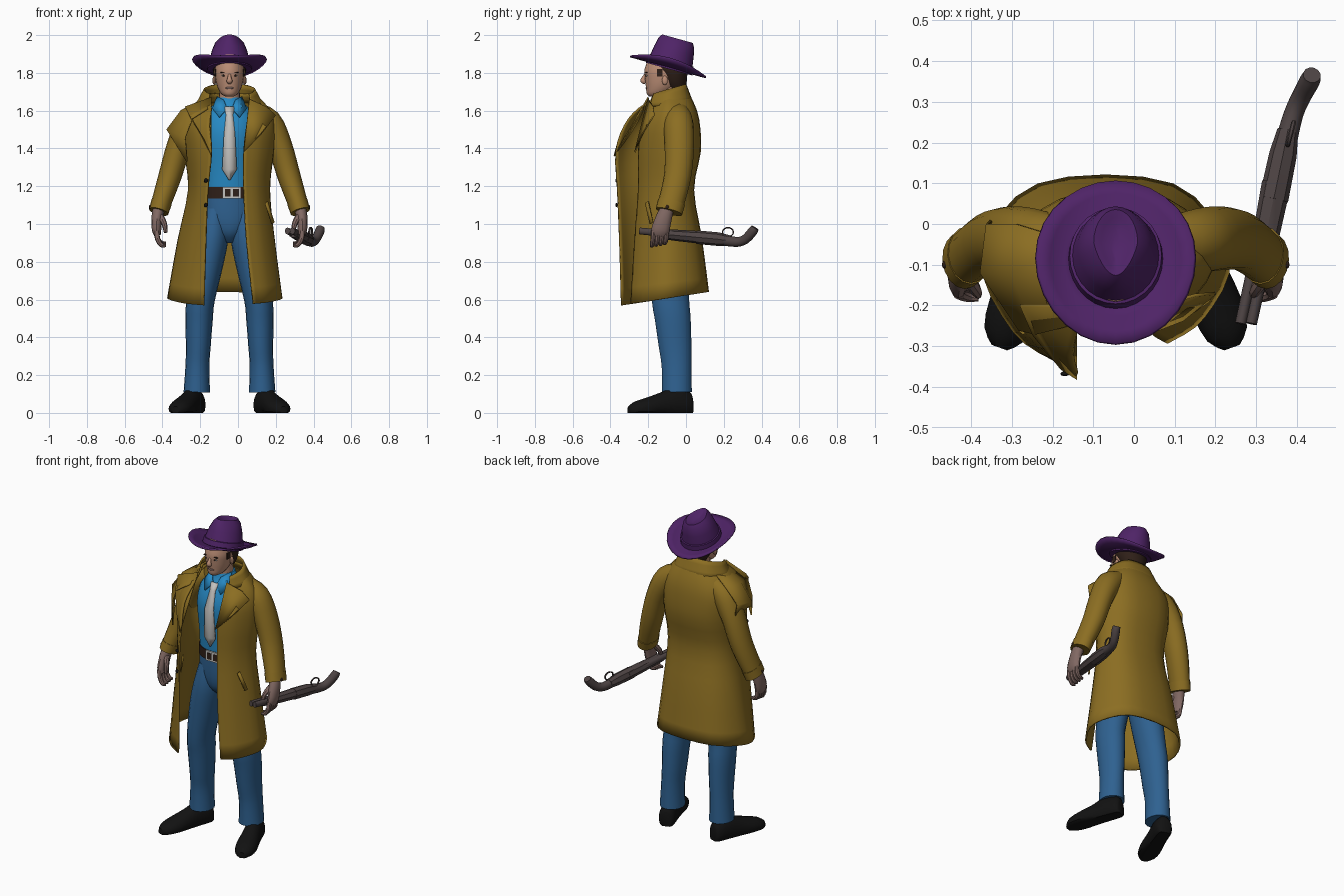
import bpy, bmesh
from math import sin, cos, pi, radians
from mathutils import Vector, Matrix

if "Cube" in bpy.data.objects:
    bpy.data.objects.remove(bpy.data.objects["Cube"])

CX = -.045  # body centre line
X, Y, Z = Vector((1, 0, 0)), Vector((0, 1, 0)), Vector((0, 0, 1))


def material(name, *rgb):
    m = bpy.data.materials.new(name)
    m.use_nodes = True
    m.diffuse_color = (*rgb, 1)
    bsdf = m.node_tree.nodes["Principled BSDF"]
    bsdf.inputs["Base Color"].default_value = (*rgb, 1)
    bsdf.inputs["Roughness"].default_value = .8
    return m


tan = material("tan coat", .26, .155, .016)
purple = material("purple felt", .078, .017, .135)
blue = material("blue shirt", .02, .25, .55)
denim = material("denim", .028, .12, .28)
white = material("off white", .55, .54, .52)
skin = material("face skin", .5, .27, .18)
glove = material("hand skin", .22, .14, .125)
brown = material("dark brown", .028, .014, .009)
black = material("black leather", .006, .006, .006)
steel = material("gun metal", .075, .057, .057)


def spline(points, k):
    """Smooth resampling of a list of number tuples."""
    p, out = [Vector(q) for q in points], []
    last = len(p) - 1
    for i in range(last):
        a, b, c, d = p[max(i - 1, 0)], p[i], p[i + 1], p[min(i + 2, last)]
        for j in range(k):
            t = j / k
            out.append((b * 2 + (c - a) * t + (a * 2 - b * 5 + c * 4 - d) * t ** 2
                        + (b * 3 - a - c * 3 + d) * t ** 3) * .5)
    return out + [p[last]]


def build(name, verts, faces, mat, thick=0):
    me = bpy.data.meshes.new(name)
    me.from_pydata([tuple(v) for v in verts], [], faces)
    bm = bmesh.new()
    bm.from_mesh(me)
    bmesh.ops.recalc_face_normals(bm, faces=bm.faces)
    bm.to_mesh(me)
    bm.free()
    me.materials.append(mat)
    ob = bpy.data.objects.new(name, me)
    bpy.context.collection.objects.link(ob)
    if thick:
        mod = ob.modifiers.new("thickness", 'SOLIDIFY')
        mod.thickness, mod.offset = thick, 0
    return ob


def grid(name, rows, mat, closed=True, cap=True, thick=0):
    n, m = len(rows[0]), len(rows)
    faces = [(r * n + i, r * n + (i + 1) % n, (r + 1) * n + (i + 1) % n, (r + 1) * n + i)
             for r in range(m - 1) for i in range(n if closed else n - 1)]
    if closed and cap:
        faces += [tuple(range(n)), tuple(range((m - 1) * n, m * n))]
    return build(name, [v for r in rows for v in r], faces, mat, thick)


def ring(c, u, v, a, b, n):
    return [c + u * a * cos(2 * pi * i / n) + v * b * sin(2 * pi * i / n) for i in range(n)]


def column(name, sections, mat, k=3, n=20):
    """Upright loft; sections are y, z, half width, half depth."""
    grid(name, [ring(Vector((CX, y, z)), X, Y, a, b, n)
                for y, z, a, b in spline(sections, k)], mat)


def tube(name, points, mat, s=1, k=3, n=12, base=CX):
    """Loft along a path; points are offset, y, z and two radii."""
    pts = spline(points, k)
    c = [Vector((base + s * p[0], p[1], p[2])) for p in pts]
    way = (c[-1] - c[0]).normalized()
    ref = Z if abs(way.z) < .7 else Y
    rows = []
    for i, p in enumerate(pts):
        t = (c[min(i + 1, len(c) - 1)] - c[max(i - 1, 0)]).normalized()
        u = t.cross(ref).normalized()
        rows.append(ring(c[i], u, u.cross(t), p[3], p[4], n))
    grid(name, rows, mat)


def plate(name, pts, mat, s=1, base=0, thick=.008):
    build(name, [(base + s * x, y, z) for x, y, z in pts], [tuple(range(len(pts)))], mat, thick)


def ball(name, d, y, z, size, mat):
    grid(name, [ring(Vector((CX + d, y, z - size[2] * cos(a))), X, Y,
                     size[0] * sin(a), size[1] * sin(a), 10)
                for a in [.05 + i * (pi - .1) / 6 for i in range(7)]], mat)


def box(name, d, y, z, size, mat):
    w, h, t = (q / 2 for q in size)
    grid(name, [[(CX + d + i * w, y + j * h, z + e * t)
                 for i, j in ((-1, -1), (1, -1), (1, 1), (-1, 1))] for e in (-1, 1)], mat)


def shell(name, levels, mat):
    """Open wrap; levels are z, tilt, left edge xy, left x, back y, right x, right edge xy."""
    rows = []
    for z, tilt, lx, ly, sl, back, sr, rx, ry in spline(levels, 3):
        mid, sy = (sl + sr) / 2, -.08
        pts = [(lx, ly), (lx + .6 * (sl - lx), ly + .3 * (sy - ly)), (sl, sy),
               (mid + .55 * (sl - mid), back), (mid + .55 * (sr - mid), back),
               (sr, sy), (rx + .6 * (sr - rx), ry + .3 * (sy - ry)), (rx, ry)]
        rows.append([(p[0], p[1], z + tilt * p[1]) for p in spline(pts, 4)])
    grid(name, rows, mat, closed=False, thick=.01)


# Coat body, collar, lapels and loose shoulder flap
shell("coat", [(1.69, .1, .06, -.14, .09, .0, -.17, -.15, -.15),
               (1.61, 0, .06, -.18, .16, .035, -.25, -.14, -.25),
               (1.52, 0, .045, -.23, .19, .053, -.29, -.15, -.325),
               (1.38, 0, .03, -.25, .185, .056, -.28, -.14, -.37),
               (1.18, 0, .03, -.25, .165, .025, -.26, -.16, -.362),
               (.92, .05, .045, -.27, .19, .062, -.315, -.17, -.35),
               (.622, .154, .08, -.29, .23, .095, -.37, -.18, -.34)], tan)
shell("coat_collar", [(1.64, .1, .07, -.19, .13, .02, -.22, -.16, -.2),
                      (1.74, .3, .06, -.17, .085, -.012, -.175, -.15, -.17)], tan)
plate("left_lapel", [(.06, -.2, 1.66), (.15, -.175, 1.62), (.2, -.17, 1.575),
                     (.12, -.235, 1.47), (.03, -.27, 1.38)], tan)
plate("right_lapel", [(-.14, -.2, 1.67), (-.28, -.2, 1.62), (-.25, -.27, 1.56),
                      (-.18, -.355, 1.45), (-.14, -.38, 1.36)], tan)
grid("shoulder_flap", [[(-.16, -.04, 1.67), (-.17, -.15, 1.65), (-.16, -.25, 1.61)],
                       [(-.29, .0, 1.6), (-.3, -.12, 1.6), (-.24, -.27, 1.56)],
                       [(-.36, .0, 1.52), (-.375, -.12, 1.5), (-.28, -.26, 1.46)],
                       [(-.35, .01, 1.45), (-.35, -.13, 1.46), (-.27, -.27, 1.33)]],
     tan, closed=False, thick=.008)
for z in (1.23, 1.1):
    ball("coat_button", -.125, -.368, z, (.011, .006, .011), black)

# Torso, belt and neckwear
column("shirt", [(-.09, 1.14, .14, .105), (-.09, 1.3, .145, .115), (-.09, 1.47, .155, .13),
                 (-.08, 1.57, .14, .11), (-.075, 1.63, .085, .078),
                 (-.075, 1.67, .062, .064)], blue)
column("trouser_seat", [(-.085, .9, .03, .05), (-.09, .95, .085, .09), (-.09, 1.03, .14, .106),
                        (-.09, 1.15, .143, .108)], denim)
column("belt", [(-.09, 1.135, .148, .113), (-.09, 1.195, .148, .113)], brown, k=1)
box("belt_buckle", .012, -.204, 1.165, (.1, .009, .062), white)
for d in (-.01, .034):
    box("buckle_gap", d, -.208, 1.165, (.03, .006, .04), brown)
grid("tie", [[(CX + e * w, y + .006 * abs(e), z) for e in (-1, 0, 1)] for w, y, z in
             ((.026, -.17, 1.62), (.018, -.193, 1.575), (.029, -.23, 1.47),
              (.038, -.222, 1.29), (.004, -.216, 1.235))], white, closed=False, thick=.009)

# Head
column("neck", [(-.075, 1.58, .06, .06), (-.085, 1.74, .052, .06)], skin)
column("head", [(-.165, 1.676, .024, .03), (-.15, 1.69, .045, .058), (-.13, 1.725, .064, .082),
                (-.118, 1.77, .075, .1), (-.115, 1.82, .078, .104),
                (-.11, 1.9, .06, .08)], skin)
column("hair", [(-.045, 1.7, .045, .04), (-.06, 1.745, .071, .063), (-.07, 1.79, .085, .077),
                (-.085, 1.83, .087, .095), (-.09, 1.9, .07, .08)], brown)
tube("nose", [(0, -.208, 1.8, .007, .006), (0, -.222, 1.775, .01, .011),
              (0, -.227, 1.757, .016, .014), (0, -.215, 1.747, .01, .008)], skin)
ball("lips", 0, -.207, 1.72, (.022, .008, .007), glove)
for s in (1, -1):
    ball("eye", s * .031, -.208, 1.786, (.012, .006, .005), white)
    ball("pupil", s * .031, -.212, 1.786, (.006, .004, .005), brown)
    box("eyebrow", s * .032, -.21, 1.803, (.03, .01, .005), brown)
    ball("ear", s * .08, -.112, 1.76, (.01, .016, .025), skin)
    box("sideburn", s * .073, -.139, 1.8, (.01, .03, .04), brown)

# Tilted hat with curled brim, band and pinched crown
tilt = Matrix.Translation((CX, -.095, 1.832)) @ Matrix.Rotation(radians(-15.5), 4, 'X')
N = 28
angles = [2 * pi * i / N for i in range(N)]
grid("hat_brim", [[tilt @ Vector((cos(a) * (.09 + .105 * f), sin(a) * (.1 + .108 * f),
                                  .045 * f * f * cos(a) ** 2)) for a in angles]
                  for f in (0, .35, .7, 1)], purple, cap=False, thick=.01)
grid("hat_crown", [[tilt @ Vector((cos(a) * w * (1 - pinch * max(0, -sin(a))),
                                   .008 + sin(a) * h, z)) for a in angles]
                   for z, w, h, pinch in ((-.01, .118, .128, 0), (.036, .113, .123, 0),
                                          (.038, .106, .116, 0), (.09, .094, .108, .1),
                                          (.135, .076, .098, .25), (.157, .054, .084, .3),
                                          (.15, .036, .066, .3), (.138, .012, .04, .3))], purple)

for s, side in ((1, "left_"), (-1, "right_")):
    # Sleeves with cuffs and pocket slits
    tube(side + "sleeve", [(.12, -.04, 1.6, .05, .055), (.2, -.04, 1.54, .075, .078),
                           (.264, -.035, 1.42, .066, .078), (.316, -.045, 1.25, .061, .072),
                           (.375, -.09, 1.07, .05, .068)], tan, s, n=16)
    tube(side + "cuff", [(.36, -.077, 1.115, .055, .073),
                         (.375, -.09, 1.065, .053, .072)], tan, s, k=1, n=16)
    ball(side + "cuff_button", s * .421, -.1, 1.09, (.006, .01, .01), brown)
    plate(side + "pocket", [(.19, -.215, 1.11), (.2, -.2, 1.12), (.235, -.175, 1.01),
                            (.225, -.19, 1)], tan, s, CX, .009)
    plate(side + "shirt_collar", [(.012, -.17, 1.61), (.055, -.19, 1.565), (.09, -.14, 1.61),
                                  (.065, -.09, 1.675), (.03, -.15, 1.655)], blue, s, CX)
    # Hands with curled fingers
    tube(side + "palm", [(.375, -.1, 1.08, .032, .036), (.384, -.118, 1.03, .029, .043),
                         (.386, -.135, .97, .025, .048), (.38, -.138, .94, .018, .043)], glove, s)
    for i in range(4):
        y = -.172 + i * .023
        tube(side + "finger", [(.386, y, .965, .014, .013), (.38, y - .003, .92, .014, .013),
                               (.36, y - .008, .888 + .004 * i, .012, .012),
                               (.337, y - .01, .886 + .004 * i, .008, .008)], glove, s, n=8)
    tube(side + "thumb", [(.365, -.13, 1.04, .018, .016), (.345, -.16, 1, .015, .015),
                          (.338, -.175, .955, .009, .009)], glove, s, n=8)
    # Trouser legs
    tube(side + "leg", [(.075, -.09, 1.08, .06, .09), (.088, -.09, .95, .084, .108),
                        (.118, -.088, .8, .087, .107), (.153, -.082, .6, .075, .1),
                        (.161, -.07, .5, .073, .096), (.165, -.058, .36, .066, .088),
                        (.17, -.05, .25, .063, .08), (.173, -.048, .11, .07, .08)],
         denim, s, n=18)
    # Shoes, turned outward, flat underneath
    rows = []
    for dist, w, h in spline([(0, .03, .09), (.02, .048, .12), (.1, .052, .135), (.17, .056, .11),
                              (.25, .063, .082), (.32, .052, .06), (.355, .02, .035)], 2):
        c = Vector((CX + s * (.165 + dist * .34), .03 - dist * .94, h * .35))
        across = Vector((.94, s * .34, 0))
        rows.append([Vector((p.x, p.y, max(p.z, 0))) for p in ring(c, across, Z, w, h * .65, 16)])
    grid(side + "shoe", rows, black)

# Sawn-off gun: twin barrels, fore-end, receiver, grip and guard
for e in (-.013, .013):
    tube("gun_barrel", [(.275 + e, -.245, .963, .014, .018),
                        (.36 + e, .14, .928, .016, .02)], steel, k=1, base=0)
tube("gun_fore_end", [(.292, -.17, .95, .026, .022), (.32, -.05, .94, .032, .03),
                      (.35, .1, .927, .036, .034)], steel, k=1, n=8, base=0)
tube("gun_receiver", [(.343, .06, .93, .036, .036), (.366, .17, .92, .034, .036),
                      (.378, .23, .912, .026, .028)], steel, k=1, n=8, base=0)
tube("gun_grip", [(.373, .2, .915, .027, .03), (.392, .27, .905, .024, .026),
                  (.412, .315, .92, .024, .026), (.432, .352, .96, .025, .026),
                  (.437, .366, .98, .022, .022)], steel, base=0)
loop = [ring(Vector((.385, .222, .957)) + .03 * (Vector((.25, .97, 0)) * cos(a) + Z * .8 * sin(a)),
             X, Vector((0, cos(a), sin(a))), .006, .004, 6) for a in angles[::2]]
grid("trigger_guard", loop + loop[:1], steel, cap=False)

# Smooth shading with crisp edges
bpy.ops.object.select_all(action='DESELECT')
for ob in bpy.context.collection.objects:
    if ob.type == 'MESH':
        ob.select_set(True)
        bpy.context.view_layer.objects.active = ob
bpy.ops.object.shade_smooth_by_angle(angle=radians(42))
